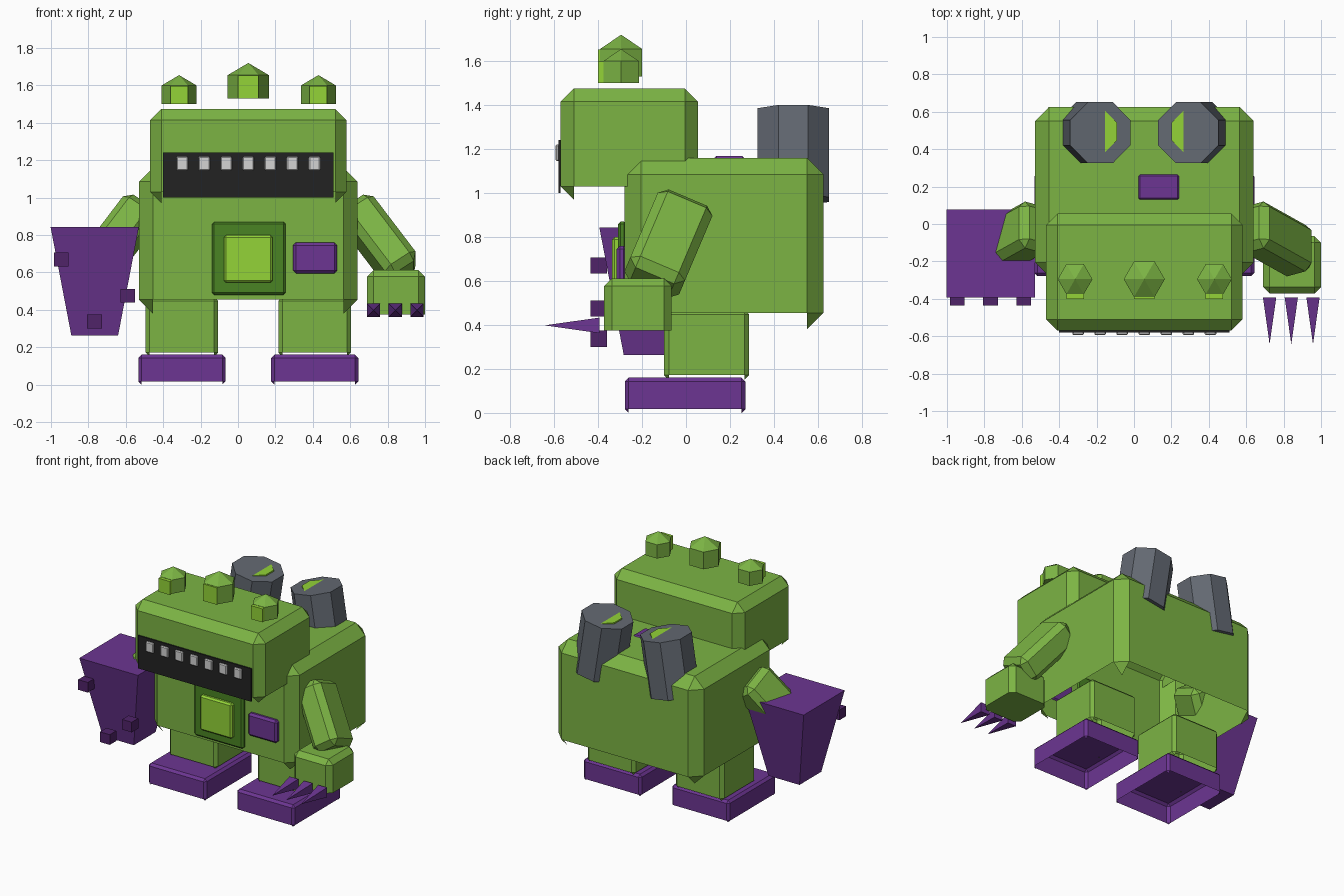
import bpy, bmesh
from math import radians, cos, pi
from mathutils import Matrix, Vector, Euler

old = bpy.data.objects.get("Cube")
if old:
    bpy.data.objects.remove(old, do_unlink=True)

MID = 0.055  # symmetry plane of the body


def material(name, rgb):
    lin = [((c / 255 + 0.055) / 1.055) ** 2.4 for c in rgb] + [1.0]
    m = bpy.data.materials.new(name)
    m.use_nodes = True
    m.diffuse_color = lin
    bsdf = next(n for n in m.node_tree.nodes if n.type == 'BSDF_PRINCIPLED')
    bsdf.inputs["Base Color"].default_value = lin
    return m


GREEN = material("leaf green", (124, 180, 68))
DEEP = material("deep green", (74, 132, 35))
LIME = material("lime glow", (147, 212, 55))
PURPLE = material("purple", (108, 53, 146))
PLUM = material("dark plum", (80, 35, 105))
GREY = material("slate grey", (99, 105, 114))
BLACK = material("black", (34, 34, 34))
WHITE = material("tooth grey", (212, 212, 212))


def finish(name, bm, mat):
    mesh = bpy.data.meshes.new(name)
    bm.to_mesh(mesh)
    bm.free()
    mesh.materials.append(mat)
    ob = bpy.data.objects.new(name, mesh)
    bpy.context.collection.objects.link(ob)
    return ob


def box(name, mat, xs, ys, zs, bevel=0.0, base="closed", rot=None):
    """Chamfered box; base is closed, open (bottom removed) or flat (no lower chamfer)."""
    lo, hi = Vector((xs[0], ys[0], zs[0])), Vector((xs[1], ys[1], zs[1]))
    bm = bmesh.new()
    bmesh.ops.create_cube(bm, size=1)
    bmesh.ops.scale(bm, vec=hi - lo, verts=bm.verts)
    if bevel:
        edges = [e for e in bm.edges
                 if base != "flat" or max(v.co.z for v in e.verts) > 0]
        bmesh.ops.bevel(bm, geom=edges, offset=bevel, segments=1,
                        affect='EDGES', profile=0.5)
    bm.normal_update()
    if base == "open":
        under = [f for f in bm.faces if f.normal.z < -0.1 and len(f.verts) == 4]
        bmesh.ops.delete(bm, geom=under, context='FACES')
    if rot:
        bm.transform(rot)
    bm.transform(Matrix.Translation((lo + hi) / 2))
    return finish(name, bm, mat)


def cone(name, mat, sides, r1, r2, depth, loc, rot=None):
    """Prism, frustum or pyramid with a flat side facing the front."""
    bm = bmesh.new()
    bmesh.ops.create_cone(bm, cap_ends=True, segments=sides, radius1=r1,
                          radius2=r2, depth=depth)
    if r2 == 0:
        bmesh.ops.remove_doubles(bm, verts=bm.verts, dist=1e-5)
    bm.transform(Matrix.Rotation(pi / sides, 4, 'Z'))
    bm.transform(Matrix.Translation(loc) @ (rot or Matrix()))
    return finish(name, bm, mat)


def around(x, half):
    return (x - half, x + half)


# Torso and head shells
box("torso", GREEN, (-0.53, 0.64), (-0.28, 0.625), (0.38, 1.16), 0.075, "open")
box("head", GREEN, (-0.47, 0.58), (-0.57, 0.055), (0.97, 1.475), 0.06, "open")

# Mouth and teeth
box("mouth", BLACK, (-0.4, 0.51), (-0.579, -0.57), (1.0, 1.24))
for i in range(7):
    box(f"tooth_{i + 1}", WHITE, around(MID + (i - 3) * 0.118, 0.031),
        (-0.594, -0.575), (1.145, 1.22), 0.006)

# Chest and top panels
box("chest_frame", DEEP, (-0.14, 0.255), (-0.31, -0.27), (0.48, 0.87), 0.012)
box("chest_screen", LIME, (-0.075, 0.185), (-0.337, -0.29), (0.545, 0.8), 0.012)
box("chest_badge", PURPLE, (0.295, 0.53), (-0.315, -0.27), (0.595, 0.76), 0.015)
box("top_hatch", PURPLE, (0.025, 0.24), (0.13, 0.265), (1.13, 1.168), 0.008)

# Floating hexagonal eyes with pointed roofs
for name, x, r, z0, z1, tip in (("right", -0.315, 0.093, 1.5, 1.6, 1.655),
                                ("middle", MID, 0.11, 1.53, 1.655, 1.72),
                                ("left", 0.43, 0.093, 1.5, 1.6, 1.655)):
    y = -0.295
    cone(f"{name}_eye", GREEN, 6, r, r, z1 - z0, (x, y, (z0 + z1) / 2))
    cone(f"{name}_eye_roof", GREEN, 6, r, 0, tip - z1, (x, y, (z1 + tip) / 2))
    box(f"{name}_eye_lens", LIME, around(x, r / 2), (-0.4, y - 0.07), (z0, z1 - 0.002))

# Paired parts on both sides of the body
for side, s in (("right", -1), ("left", 1)):
    # Leaning exhaust pipe with a level glowing disc breaking its top
    lean = Matrix.Rotation(radians(-9 * s), 4, 'Y')
    top = Vector((MID + s * 0.235, 0.488, 1.375))
    centre = top - lean @ Vector((0, 0, 0.205))
    radius = 0.163 / cos(pi / 8)
    cone(f"{side}_exhaust", GREY, 8, radius, radius, 0.41, centre, lean)
    cone(f"{side}_exhaust_glow", LIME, 8, 0.119, 0.119, 0.02,
         (MID + s * 0.255, 0.495, 1.361))

    # Leg and foot
    box(f"{side}_leg", GREEN, around(MID + s * 0.355, 0.194), (-0.1, 0.287),
        (0.15, 0.47), 0.022, "open")
    box(f"{side}_foot", PURPLE, around(MID + s * 0.355, 0.233), (-0.278, 0.27),
        (0.0, 0.16), 0.017, "open")

    # Upper arm swung outwards and forwards
    swing = Euler((radians(-23), radians(-35 * s), 0), 'ZYX').to_matrix().to_4x4()
    swing = Matrix.Rotation(radians(-23), 4, 'X') @ Matrix.Rotation(radians(-35 * s), 4, 'Y')
    box(f"{side}_upper_arm", GREEN, around(MID + s * 0.7, 0.1), around(-0.08, 0.135),
        around(0.77, 0.235), 0.04, "closed", swing)

# Left hand with three claws
box("left_hand", GREEN, (0.69, 1.0), (-0.372, -0.065), (0.375, 0.612), 0.035, "flat")
forward = Matrix.Rotation(radians(90), 4, 'X')
for i in range(3):
    cone(f"claw_{i + 1}", PURPLE, 4, 0.05, 0, 0.25, (0.725 + i * 0.116, -0.518, 0.398), forward)

# Tapered right hand block with studs
cone("right_hand_block", PURPLE, 4, 0.125 * 2 ** 0.5, 0.236 * 2 ** 0.5, 0.58,
     (-0.766, -0.158, 0.553))
for i, (x, z) in enumerate(((-0.944, 0.67), (-0.59, 0.475), (-0.767, 0.337))):
    box(f"stud_{i + 1}", PLUM, around(x, 0.039), (-0.435, -0.36), around(z, 0.037))
